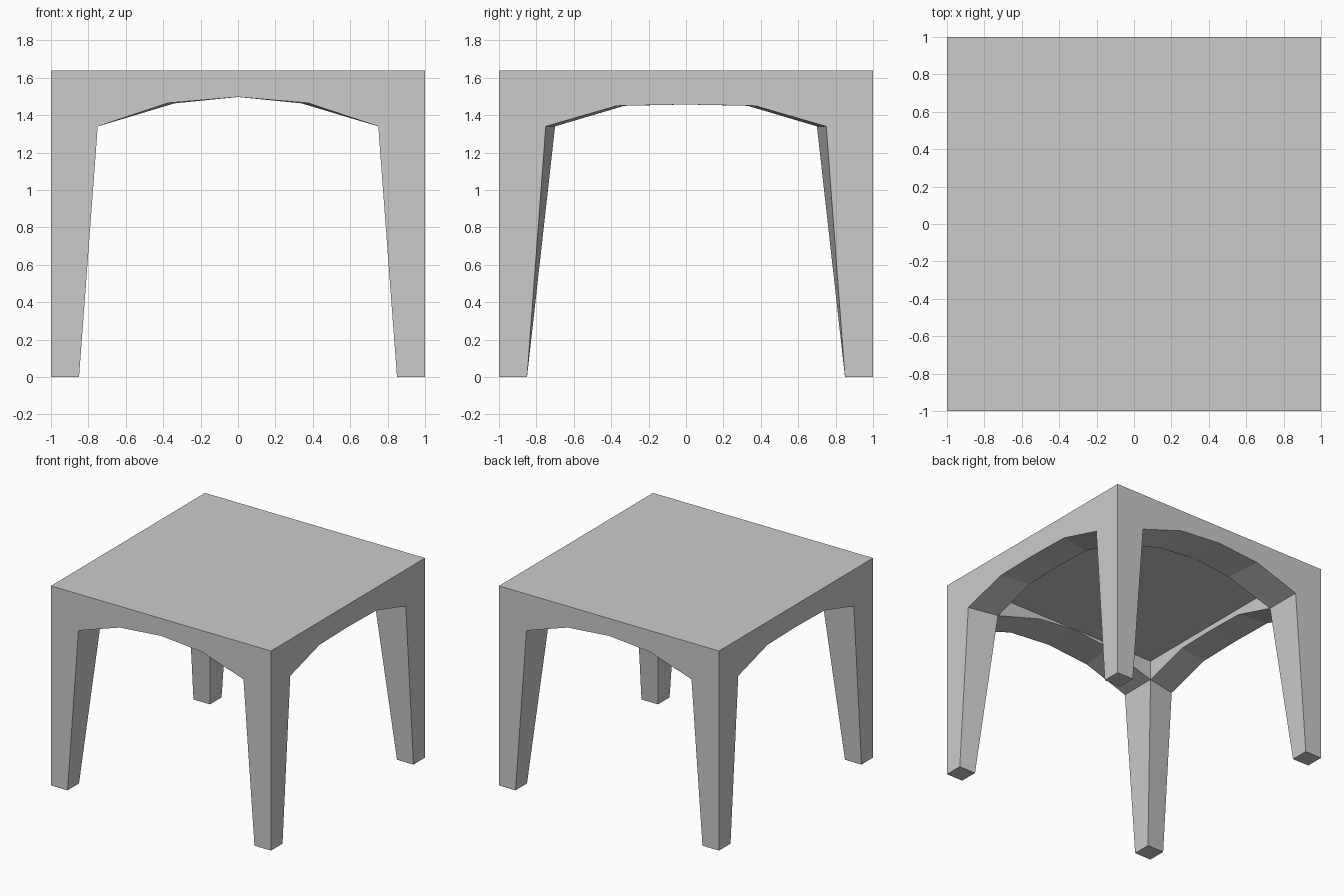
import bpy, bmesh

if "Cube" in bpy.data.objects:
    bpy.data.objects.remove(bpy.data.objects["Cube"])

TOP, UNDER, KNEE = 1.64, 1.50, 1.34   # tabletop height, recess ceiling, top of legs
bm = bmesh.new()
cache = {}


def face(*points):
    verts = []
    for p in points:
        if p not in cache:
            cache[p] = bm.verts.new(p)
        verts.append(cache[p])
    bm.faces.new(verts)


# One quarter of the table (+x, +y); the mirror completes it.
corner = (0.75, 0.70, KNEE)
foot_in, foot_out = (0.85, 0.85, 0), (1, 1, 0)
foot_x, foot_y = (0.85, 1, 0), (1, 0.85, 0)

# Arch edges, from leg to centre: outer and inner rim of each apron
arch_front = [(0.75, 1, KNEE), (0.375, 1, 1.465), (0, 1, 1.497)]
rim_front = [corner, (0.34, 0.70, 1.463), (0, 0.70, 1.497)]
arch_side = [(1, 0.75, KNEE), (1, 0.37, 1.45), (1, 0, 1.457)]
rim_side = [corner, (0.75, 0.33, 1.45), (0.75, 0, 1.457)]

# Tabletop: upper surface and recessed underside
face((0, 0, TOP), (1, 0, TOP), (1, 1, TOP), (0, 1, TOP))
ceil_front = [(x, y, UNDER) for x, y, z in rim_front]
ceil_side = [(x, y, UNDER) for x, y, z in rim_side]
face((0, 0, UNDER), *reversed(ceil_front), *ceil_side[1:])

# Outer walls, each running down into the leg
face((0, 1, TOP), (1, 1, TOP), foot_out, foot_x, *arch_front)
face((1, 0, TOP), (1, 1, TOP), foot_out, foot_y, *arch_side)

# Leg: foot and the two inward sides
face(foot_out, foot_x, foot_in, foot_y)
face(foot_x, foot_in, corner, arch_front[0])
face(foot_y, foot_in, corner, arch_side[0])

# Apron undersides and inner walls
for arch, rim, ceil in ((arch_front, rim_front, ceil_front),
                        (arch_side, rim_side, ceil_side)):
    for i in range(2):
        face(arch[i], arch[i + 1], rim[i + 1], rim[i])
        face(rim[i], rim[i + 1], ceil[i + 1], ceil[i])

# Mirror to all four quarters and weld the seams
for axis in (0, 1):
    copy = bmesh.ops.duplicate(bm, geom=bm.verts[:] + bm.edges[:] + bm.faces[:])
    for item in copy["geom"]:
        if isinstance(item, bmesh.types.BMVert):
            item.co[axis] *= -1
    bmesh.ops.remove_doubles(bm, verts=bm.verts[:], dist=0.0005)

# Clean flat seams and orient outward
seams = [e for e in bm.edges if e.is_manifold and
         e.link_faces[0].normal.length >= 0 and
         any(abs(e.verts[0].co[a]) < 1e-5 and abs(e.verts[1].co[a]) < 1e-5 for a in (0, 1))
         and min(v.co.z for v in e.verts) > UNDER + 0.1]
bmesh.ops.dissolve_edges(bm, edges=seams, use_verts=True)
bmesh.ops.recalc_face_normals(bm, faces=bm.faces[:])

mesh = bpy.data.meshes.new("arched_table")
bm.to_mesh(mesh)
bm.free()
table = bpy.data.objects.new("arched_table", mesh)
bpy.context.collection.objects.link(table)
